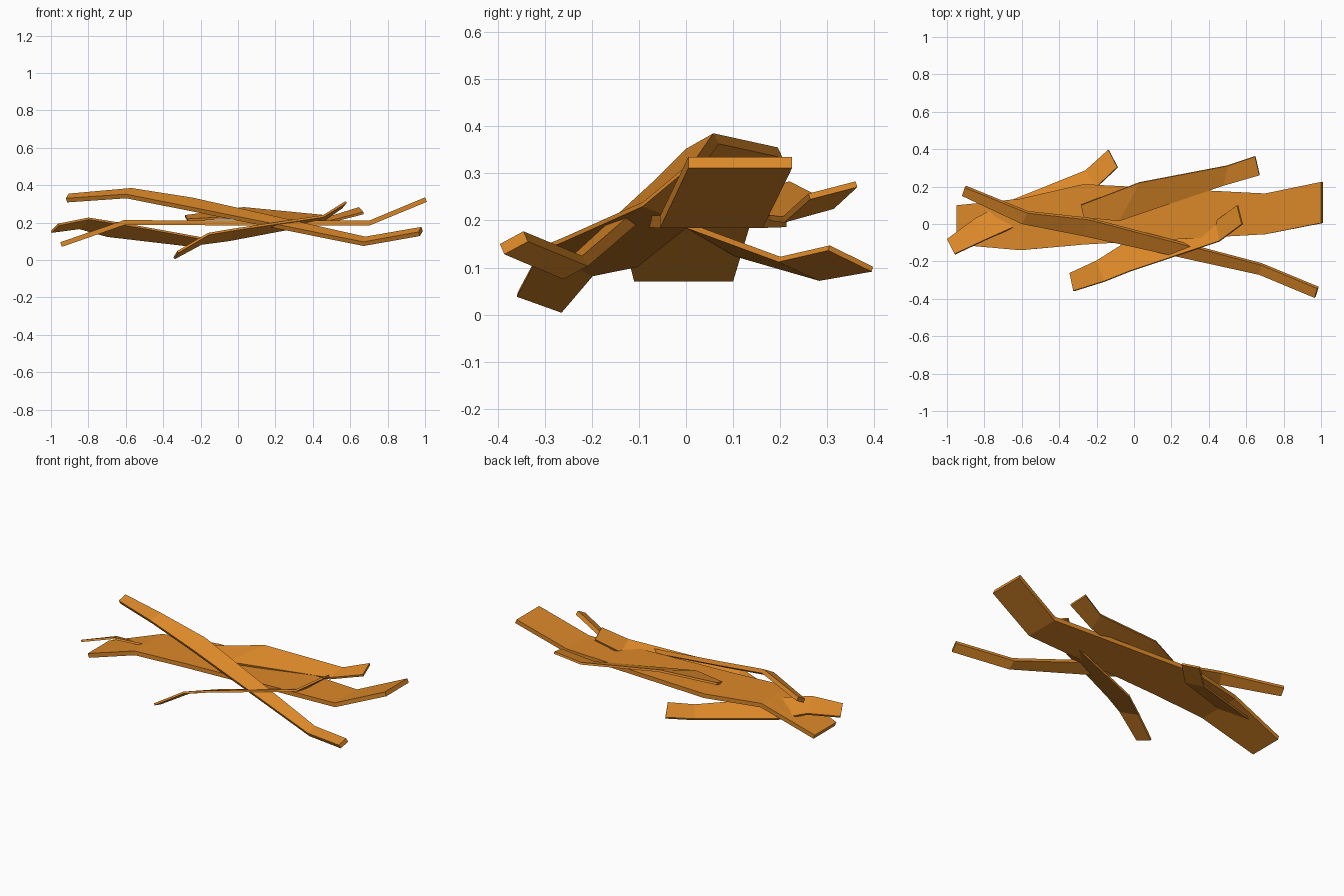
import bpy, bmesh
from mathutils import Vector as V

wood = bpy.data.materials.new("orange wood")
wood.diffuse_color = (0.72, 0.25, 0.022, 1)


def plank(name, thick, sections):
    """Bent board: each section is (near top corner, far top corner), listed left to right."""
    tops = [(V(a), V(b)) for a, b in sections]
    bm = bmesh.new()
    rings = []
    for i, (a, b) in enumerate(tops):
        p, q = tops[max(i - 1, 0)], tops[min(i + 1, len(tops) - 1)]
        along = (q[0] + q[1]) - (p[0] + p[1])
        down = along.cross(b - a).normalized() * -thick
        rings.append([bm.verts.new(c) for c in (a, b, b + down, a + down)])
    for r, s in zip(rings, rings[1:]):
        for k in range(4):
            n = (k + 1) % 4
            bm.faces.new((r[k], r[n], s[n], s[k]))
    bm.faces.new(rings[0])
    bm.faces.new(rings[-1][::-1])
    bmesh.ops.recalc_face_normals(bm, faces=bm.faces)
    mesh = bpy.data.meshes.new(name)
    bm.to_mesh(mesh)
    bm.free()
    mesh.materials.append(wood)
    ob = bpy.data.objects.new(name, mesh)
    bpy.context.collection.objects.link(ob)


# Wide middle board
plank("wide_plank", 0.026, [
    ((-0.95, -0.11, 0.095), (-0.95, 0.10, 0.095)),
    ((-0.61, -0.14, 0.213), (-0.61, 0.135, 0.213)),
    ((-0.27, -0.11, 0.212), (-0.27, 0.213, 0.212)),
    ((0.70, -0.055, 0.21), (0.70, 0.163, 0.21)),
    ((1.00, 0.005, 0.335), (1.00, 0.225, 0.335))])

# Long narrow board lying across the top
plank("long_plank", 0.025, [
    ((-0.92, 0.15, 0.33), (-0.905, 0.195, 0.355)),
    ((-0.60, 0.0, 0.352), (-0.57, 0.058, 0.385)),
    ((-0.27, -0.065, 0.287), (-0.24, 0.022, 0.333)),
    ((0.67, -0.272, 0.097), (0.68, -0.22, 0.125)),
    ((0.965, -0.395, 0.15), (0.98, -0.345, 0.177))])

# Front short board
plank("front_plank", 0.012, [
    ((-0.325, -0.357, 0.048), (-0.345, -0.262, 0.014)),
    ((-0.16, -0.305, 0.145), (-0.20, -0.195, 0.092)),
    ((-0.03, -0.253, 0.167), (-0.05, -0.10, 0.112)),
    ((0.455, -0.09, 0.24), (0.435, 0.015, 0.204)),
    ((0.575, 0.0, 0.315), (0.55, 0.10, 0.285))])

# Back right board
plank("back_right_plank", 0.013, [
    ((-0.27, 0.035, 0.22), (-0.283, 0.10, 0.24)),
    ((-0.08, 0.015, 0.23), (0.03, 0.22, 0.283)),
    ((0.48, 0.205, 0.208), (0.50, 0.31, 0.237)),
    ((0.67, 0.26, 0.257), (0.647, 0.36, 0.283))])

# Back left board
plank("back_left_plank", 0.012, [
    ((-0.96, -0.16, 0.195), (-1.00, -0.08, 0.156)),
    ((-0.80, -0.085, 0.227), (-0.85, 0.03, 0.176)),
    ((-0.60, 0.005, 0.195), (-0.70, 0.11, 0.134)),
    ((-0.20, 0.20, 0.123), (-0.26, 0.287, 0.083)),
    ((-0.09, 0.305, 0.147), (-0.138, 0.397, 0.102))])
